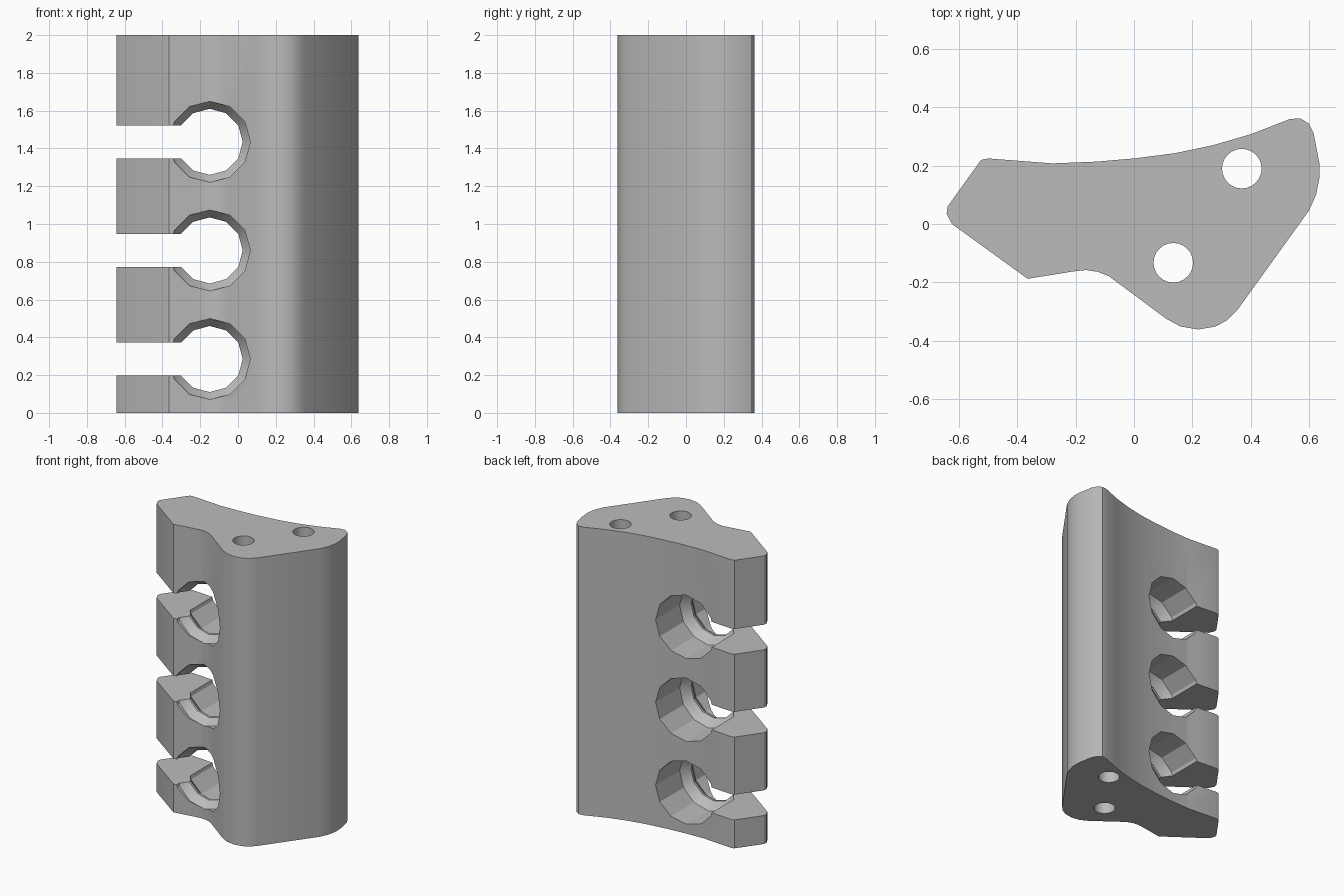
import bpy, bmesh, math

cube = bpy.data.objects.get("Cube")
if cube:
    bpy.data.objects.remove(cube, do_unlink=True)

grey = bpy.data.materials.new("mid grey")
grey.use_nodes = True
colour = (0.5, 0.5, 0.5, 1)
grey.diffuse_color = colour
grey.node_tree.nodes["Principled BSDF"].inputs["Base Color"].default_value = colour


def make(name, bm):
    bmesh.ops.recalc_face_normals(bm, faces=bm.faces)
    mesh = bpy.data.meshes.new(name)
    bm.to_mesh(mesh)
    bm.free()
    mesh.materials.append(grey)
    obj = bpy.data.objects.new(name, mesh)
    bpy.context.collection.objects.link(obj)
    return obj


def loft(name, rings):
    """Solid through a series of equal-length point rings."""
    bm = bmesh.new()
    loops = [[bm.verts.new(p) for p in ring] for ring in rings]
    for a, b in zip(loops, loops[1:]):
        for i in range(len(a)):
            j = (i + 1) % len(a)
            bm.faces.new((a[i], a[j], b[j], b[i]))
    bm.faces.new(loops[0])
    bm.faces.new(loops[-1])
    return make(name, bm)


def circle(x, y, r, sides):
    steps = [math.tau * i / sides for i in range(sides)]
    return [(x + r * math.cos(a), y + r * math.sin(a)) for a in steps]


def cut(target, cutter):
    cutter.hide_render = True
    mod = target.modifiers.new("cut", "BOOLEAN")
    mod.operation = "DIFFERENCE"
    mod.solver = "EXACT"
    mod.object = cutter
    bpy.context.view_layer.objects.active = target
    bpy.ops.object.modifier_apply(modifier=mod.name)
    bpy.data.objects.remove(cutter, do_unlink=True)


# Body: extruded outline
outline = [
    (-.64, .06), (-.643, .035), (-.625, 0), (-.365, -.188), (-.21, -.163),
    (-.165, -.158), (-.125, -.164), (-.085, -.18), (.11, -.325), (.16, -.352),
    (.22, -.362), (.28, -.352), (.32, -.33), (.355, -.295), (.6, .045),
    (.625, .1), (.637, .16), (.636, .21), (.617, .31), (.6, .345),
    (.57, .363), (.535, .36), (.4, .308), (.27, .27), (.14, .243),
    (0, .225), (-.13, .214), (-.28, .208), (-.5, .225), (-.525, .22),
]
body = loft("holder_body", [[(x, y, z) for x, y in outline] for z in (0, 2)])

# Vertical mounting holes
for x, y in ((.37, .19), (.135, -.133)):
    ring = circle(x, y, .068, 24)
    cut(body, loft("mounting_hole", [[(u, v, z) for u, v in ring] for z in (-.1, 2.1)]))

# Stepped bores, each opened to the side by a slot
bore_steps = [(.4, .22), (-.03, .22), (-.09, .175), (-.105, .175), (-.16, .215), (-.5, .215)]
slot_half = .0875
for z in (.285, .86, 1.435):
    rings = [[(u, y, v) for u, v in circle(-.15, z, r, 12)] for y, r in bore_steps]
    cut(body, loft("bore", rings))
    low, high = z - slot_half, z + slot_half
    rect = [(-.9, low), (-.15, low), (-.15, high), (-.9, high)]
    cut(body, loft("slot", [[(u, y, v) for u, v in rect] for y in (-.5, .5)]))

bpy.ops.object.select_all(action="DESELECT")
body.select_set(True)
bpy.context.view_layer.objects.active = body
bpy.ops.object.shade_smooth_by_angle(angle=math.radians(28))
